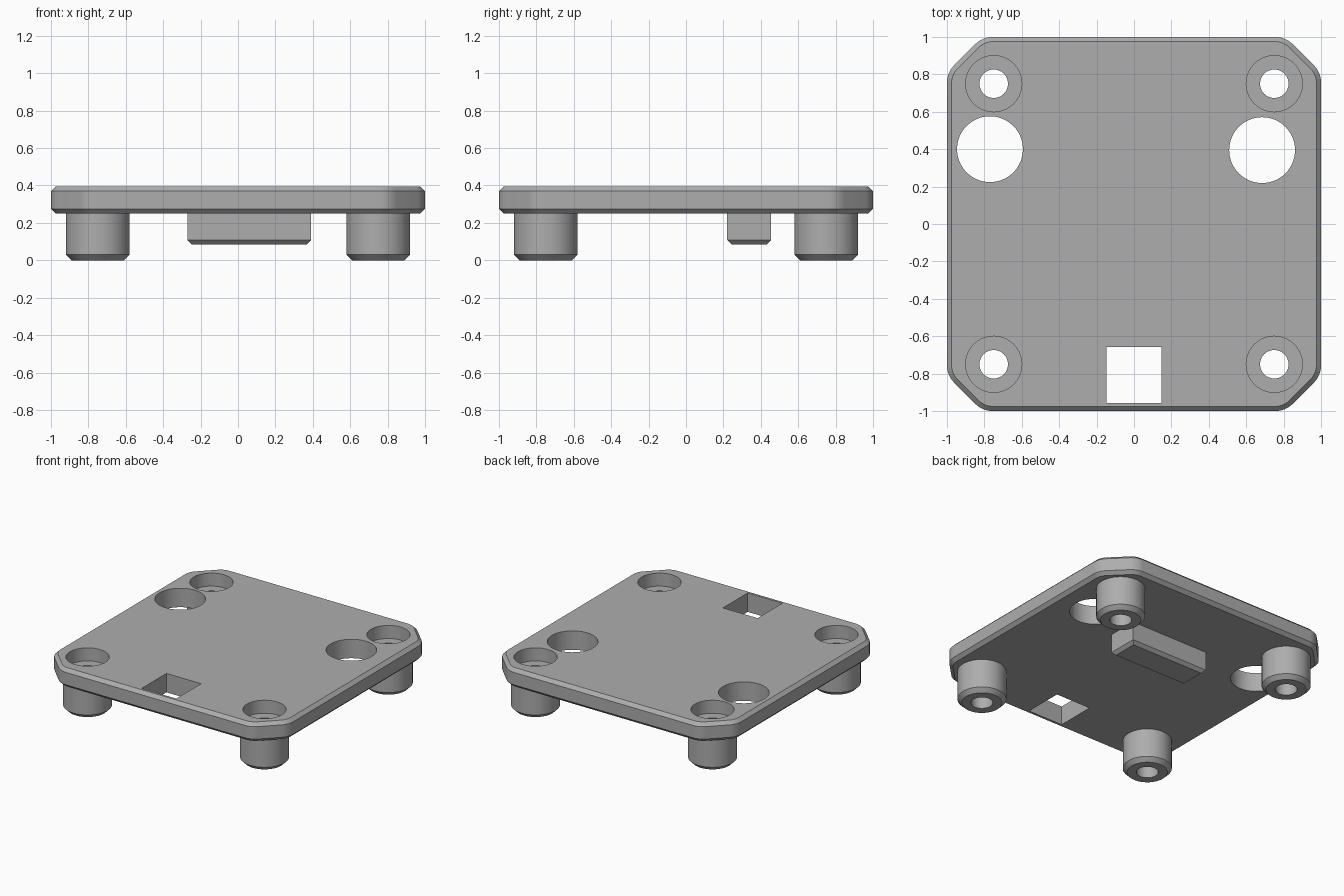
import bpy, bmesh, math
from mathutils import Vector

cube = bpy.data.objects.get("Cube")
if cube:
    bpy.data.objects.remove(cube, do_unlink=True)

grey = bpy.data.materials.new("plain_grey")
grey.use_nodes = True
colour = (0.42, 0.42, 0.42, 1)
grey.diffuse_color = colour
grey.node_tree.nodes["Principled BSDF"].inputs["Base Color"].default_value = colour

PLATE_BOTTOM, PLATE_TOP = 0.25, 0.395
POST_AT, BORE = 0.75, 0.076


def finish(name, bm):
    bmesh.ops.recalc_face_normals(bm, faces=bm.faces)
    mesh = bpy.data.meshes.new(name)
    bm.to_mesh(mesh)
    bm.free()
    mesh.materials.append(grey)
    ob = bpy.data.objects.new(name, mesh)
    bpy.context.collection.objects.link(ob)
    return ob


def stack(name, rings):
    """Solid skinned through a list of matching horizontal outlines."""
    bm = bmesh.new()
    loops = [[bm.verts.new(p) for p in ring] for ring in rings]
    n = len(loops[0])
    for a, b in zip(loops, loops[1:]):
        for i in range(n):
            j = (i + 1) % n
            bm.faces.new((a[i], a[j], b[j], b[i]))
    bm.faces.new(loops[0])
    bm.faces.new(loops[-1])
    return finish(name, bm)


def circle(x, y, r, z, n=64):
    angles = [math.tau * i / n for i in range(n)]
    return [(x + r * math.cos(a), y + r * math.sin(a), z) for a in angles]


def rectangle(x0, x1, y0, y1, z, inset=0):
    x0, x1, y0, y1 = x0 + inset, x1 - inset, y0 + inset, y1 - inset
    return [(x0, y0, z), (x1, y0, z), (x1, y1, z), (x0, y1, z)]


def plate_outline(inset, z, cut=0.19, radius=0.13, steps=8):
    """Square with cut corners, every bend rounded."""
    half = 1 - inset
    cut -= inset * (2 - math.sqrt(2))
    r = radius - inset
    reach = r * math.tan(math.pi / 8)
    points = []
    for q in range(4):
        turn = q * math.pi / 2
        # Centres of the two bends on this corner
        centres = ((half - r, half - cut - reach), (half - cut - reach, half - r))
        for k, (cx, cy) in enumerate(centres):
            for s in range(steps + 1):
                a = (k + s / steps) * math.pi / 4
                x, y = cx + r * math.cos(a), cy + r * math.sin(a)
                points.append((x * math.cos(turn) - y * math.sin(turn),
                               x * math.sin(turn) + y * math.cos(turn), z))
    return points


def boolean(target, other, operation):
    mod = target.modifiers.new(operation, 'BOOLEAN')
    mod.operation, mod.solver, mod.object = operation, 'EXACT', other
    bpy.context.view_layer.objects.active = target
    bpy.ops.object.modifier_apply(modifier=mod.name)
    bpy.data.objects.remove(other, do_unlink=True)


def smooth(ob):
    bpy.ops.object.select_all(action='DESELECT')
    ob.select_set(True)
    bpy.context.view_layer.objects.active = ob
    bpy.ops.object.shade_smooth_by_angle(angle=math.radians(25))


# Plate with bevelled rims
edge = 0.025
plate = stack("base_plate", [
    plate_outline(edge, PLATE_BOTTOM), plate_outline(0, PLATE_BOTTOM + edge),
    plate_outline(0, PLATE_TOP - edge), plate_outline(edge, PLATE_TOP)])

# Round through holes and the square slot
for x, y in ((-0.77, 0.4), (0.685, 0.395)):
    boolean(plate, stack("round_cutter", [circle(x, y, 0.176, z) for z in (0.1, 0.6)]),
            'DIFFERENCE')
boolean(plate, stack("slot_cutter",
                     [rectangle(-0.147, 0.147, -0.957, -0.657, z) for z in (0.1, 0.6)]),
        'DIFFERENCE')

# Four hollow posts, each with a counterbored screw hole through the plate
floor = PLATE_TOP - 0.1
for side, sx in (("left", 1), ("right", -1)):
    for end, sy in (("front", -1), ("back", 1)):
        x, y = sx * POST_AT, sy * POST_AT

        def screw_hole():
            return stack("screw_cutter", [
                circle(x, y, BORE, -0.1), circle(x, y, BORE, floor),
                circle(x, y, 0.15, floor), circle(x, y, 0.15, 0.6)])

        post = stack(f"{end}_{side}_post", [
            circle(x, y, 0.14, 0), circle(x, y, 0.17, 0.03),
            circle(x, y, 0.17, PLATE_BOTTOM)])
        boolean(post, screw_hole(), 'DIFFERENCE')
        boolean(plate, screw_hole(), 'DIFFERENCE')
        smooth(post)
smooth(plate)

# Bar under the plate with a bevelled lower rim
bar = (-0.27, 0.39, 0.22, 0.455)
stack("underside_bar", [rectangle(*bar, 0.085, 0.023), rectangle(*bar, 0.108),
                        rectangle(*bar, PLATE_BOTTOM)])
